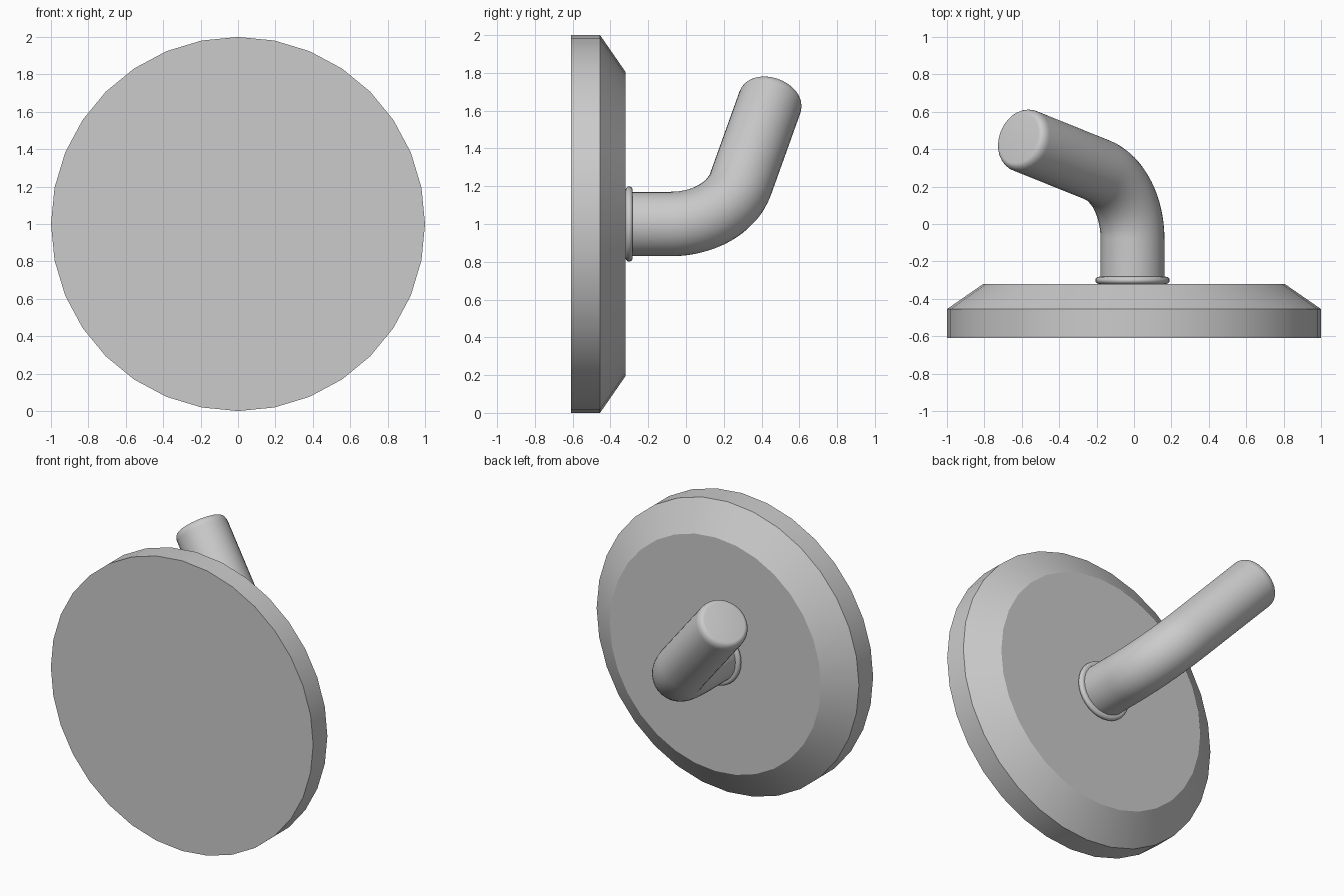
import bpy, bmesh
from math import sin, cos, pi, radians
from mathutils import Vector

if "Cube" in bpy.data.objects:
    bpy.data.objects.remove(bpy.data.objects["Cube"])

def loft(name, stations, side, sides=32):
    """Skin circles along stations (centre, tangent, radius); 'side' is perpendicular to every tangent."""
    bm = bmesh.new()
    rings = []
    for c, t, r in stations:
        up = side.cross(t).normalized()
        rings.append([bm.verts.new(c + (side * cos(a) + up * sin(a)) * r)
                      for a in (2 * pi * i / sides for i in range(sides))])
    for a, b in zip(rings, rings[1:]):
        for i in range(sides):
            j = (i + 1) % sides
            bm.faces.new((a[i], a[j], b[j], b[i]))
    bm.faces.new(rings[0])
    bm.faces.new(rings[-1])
    bmesh.ops.recalc_face_normals(bm, faces=bm.faces[:])
    mesh = bpy.data.meshes.new(name)
    bm.to_mesh(mesh)
    bm.free()
    ob = bpy.data.objects.new(name, mesh)
    bpy.context.collection.objects.link(ob)
    bpy.ops.object.select_all(action='DESELECT')
    ob.select_set(True)
    bpy.context.view_layer.objects.active = ob
    bpy.ops.object.shade_smooth_by_angle(angle=radians(30))
    return ob

Y = Vector((0, 1, 0))
X = Vector((1, 0, 0))

# Round wall plate with a chamfered edge
loft("wall_plate", [(Vector((0, y, 1)), Y, r) for y, r in
                    ((-0.61, 1.0), (-0.455, 1.0), (-0.32, 0.805))], X)

# Rounded collar at the foot of the peg
foot = Vector((-0.008, 0, 1))
collar = [(foot + Y * (-0.301 - 0.019 * cos(a)), Y, 0.18 + 0.019 * sin(a))
          for a in (pi * i / 8 for i in range(9))]
loft("collar", collar, X)

# Bent peg: straight neck, arc, straight arm, rounded tip
u = Vector((-sin(radians(41.7)), 0, cos(radians(41.7))))  # sideways direction of the bend
side = Y.cross(u).normalized()
bend, R, arm, rad = radians(75), 0.382, 0.649, 0.171
start = foot + Y * -0.08
peg = [(foot + Y * -0.32, Y, rad)]
for i in range(17):
    a = bend * i / 16
    peg.append((start + Y * R * sin(a) + u * R * (1 - cos(a)), Y * cos(a) + u * sin(a), rad))
arc_end, d, _ = peg[-1]
tip_h, tip_r = 0.05, 0.035
for i in range(7):
    a = pi / 2 * i / 6
    peg.append((arc_end + d * (arm - tip_h + tip_h * sin(a)), d, rad - tip_r * (1 - cos(a))))
loft("peg", peg, side)
